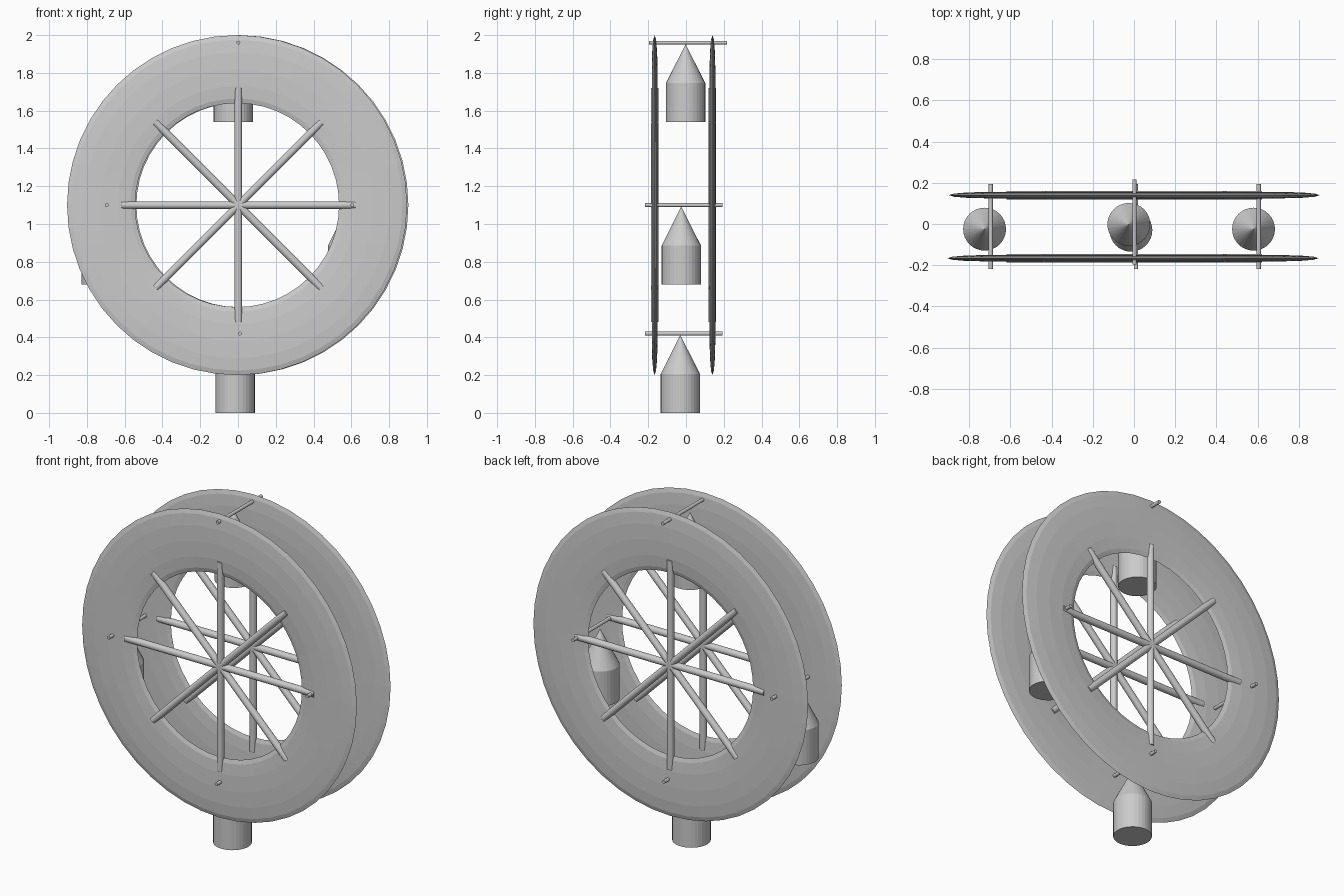
import bpy
import math
from mathutils import Matrix, Vector

cube = bpy.data.objects.get("Cube")
if cube:
    bpy.data.objects.remove(cube, do_unlink=True)

# One plain grey for the whole wheel
grey = bpy.data.materials.new("plain grey")
grey.use_nodes = True
colour = (0.6, 0.6, 0.6, 1)
grey.diffuse_color = colour
grey.node_tree.nodes["Principled BSDF"].inputs["Base Color"].default_value = colour

HUB_Z = 1.10
TURN_TO_Y = (math.pi / 2, 0, 0)


def finish(name):
    obj = bpy.context.object
    obj.name = name
    obj.data.materials.clear()
    obj.data.materials.append(grey)
    return obj


def cylinder(name, radius, length, location, rotation=(0, 0, 0), sides=32):
    bpy.ops.mesh.primitive_cylinder_add(vertices=sides, radius=radius, depth=length,
                                        location=location, rotation=rotation)
    return finish(name)


def flat_ring(name, x, y):
    bpy.ops.mesh.primitive_torus_add(major_segments=48, minor_segments=12,
                                     major_radius=0.72, minor_radius=0.18)
    ring = finish(name)
    # Squash the torus into a thin disc, then stand it upright
    ring.data.transform(Matrix.Diagonal((1, 1, 0.085, 1)))
    ring.location = (x, y, HUB_Z)
    ring.rotation_euler = TURN_TO_Y


def cabin(name, x, y, base):
    cylinder(name + "_body", 0.104, 0.206, (x, y, base + 0.103))
    bpy.ops.mesh.primitive_cone_add(vertices=32, radius1=0.104, depth=0.206,
                                    location=(x, y, base + 0.309))
    finish(name + "_roof")


# Two side wheels, each with four full-width spokes
for side, x, y in (("front", -0.005, -0.166), ("back", 0.002, 0.14)):
    flat_ring(side + "_ring", x, y)
    for i in range(4):
        cylinder(f"{side}_spoke_{i + 1}", 0.02, 1.24, (0.002, y, HUB_Z),
                 (0, i * math.pi / 4, 0))

# Cabins hanging from crossbars: bar position, then cabin position
cabins = {
    "top": ((0.002, 0.01, 1.96), (-0.025, -0.002, 1.54)),
    "bottom": ((0.01, -0.012, 0.42), (-0.015, -0.03, 0.0)),
    "right": ((-0.695, -0.012, HUB_Z), (-0.725, -0.025, 0.68)),
    "left": ((0.605, -0.012, HUB_Z), (0.58, -0.025, 0.68)),
}
for place, (bar, seat) in cabins.items():
    cylinder(place + "_crossbar", 0.01, 0.412, Vector(bar), TURN_TO_Y)
    cabin(place + "_cabin", *seat)
